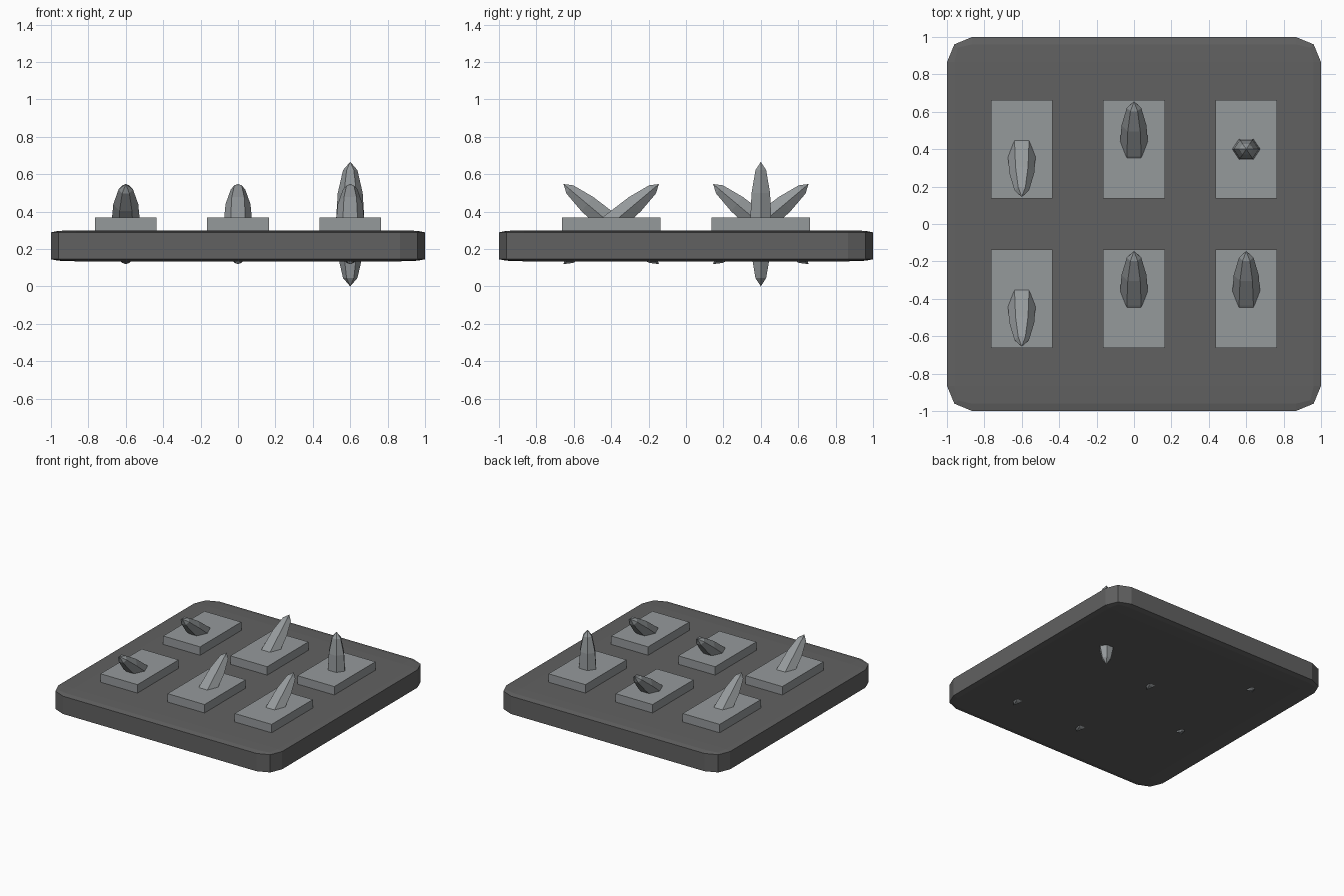
import bpy
import bmesh
from math import radians
from mathutils import Matrix, Vector

if "Cube" in bpy.data.objects:
    bpy.data.objects.remove(bpy.data.objects["Cube"], do_unlink=True)


def make_material(name, colour):
    mat = bpy.data.materials.new(name)
    mat.use_nodes = True
    mat.diffuse_color = colour
    mat.node_tree.nodes["Principled BSDF"].inputs["Base Color"].default_value = colour
    return mat


dark_grey = make_material("dark grey", (0.12, 0.12, 0.12, 1))
steel_grey = make_material("steel grey", (0.30, 0.32, 0.33, 1))


def finish(name, bm, mat, location):
    mesh = bpy.data.meshes.new(name)
    bm.to_mesh(mesh)
    bm.free()
    mesh.materials.append(mat)
    obj = bpy.data.objects.new(name, mesh)
    obj.location = location
    bpy.context.collection.objects.link(obj)
    return obj


# Base slab: a bevelled cube squashed flat
bm = bmesh.new()
bmesh.ops.create_cube(bm, size=2)
bmesh.ops.bevel(bm, geom=bm.edges[:], offset=0.135, segments=2, profile=0.5,
                affect='EDGES')
bmesh.ops.scale(bm, vec=Vector((1, 1, 0.083)), verts=bm.verts[:])
finish("base_slab", bm, dark_grey, (0, 0, 0.217))


# Switch plate: a plain block sunk into the slab
def add_plate(name, x, y):
    bm = bmesh.new()
    bmesh.ops.create_cube(bm, size=2)
    bmesh.ops.scale(bm, vec=Vector((0.165, 0.263, 0.07)), verts=bm.verts[:])
    finish(name, bm, steel_grey, (x, y, 0.298))


# Lever: a six-sided spindle through the slab, tilted about x
def add_lever(name, x, y, tilt):
    bm = bmesh.new()
    bmesh.ops.create_uvsphere(bm, u_segments=6, v_segments=6, radius=1)
    bmesh.ops.rotate(bm, cent=(0, 0, 0), verts=bm.verts[:],
                     matrix=Matrix.Rotation(radians(30), 3, 'Z'))
    bmesh.ops.scale(bm, vec=Vector((0.077, 0.066, 0.333)), verts=bm.verts[:])
    lever = finish(name, bm, steel_grey, (x, y, 0.333))
    lever.rotation_euler.x = radians(tilt)


# Tilt in degrees: positive leans to the front, negative to the back
rows = {"front": (-0.4, (50, -50, -50)), "back": (0.4, (50, -50, 0))}
for row, (y, tilts) in rows.items():
    for column, x, tilt in zip(("right", "middle", "left"), (-0.6, 0, 0.6), tilts):
        add_plate(f"{row}_{column}_plate", x, y)
        add_lever(f"{row}_{column}_lever", x, y, tilt)
